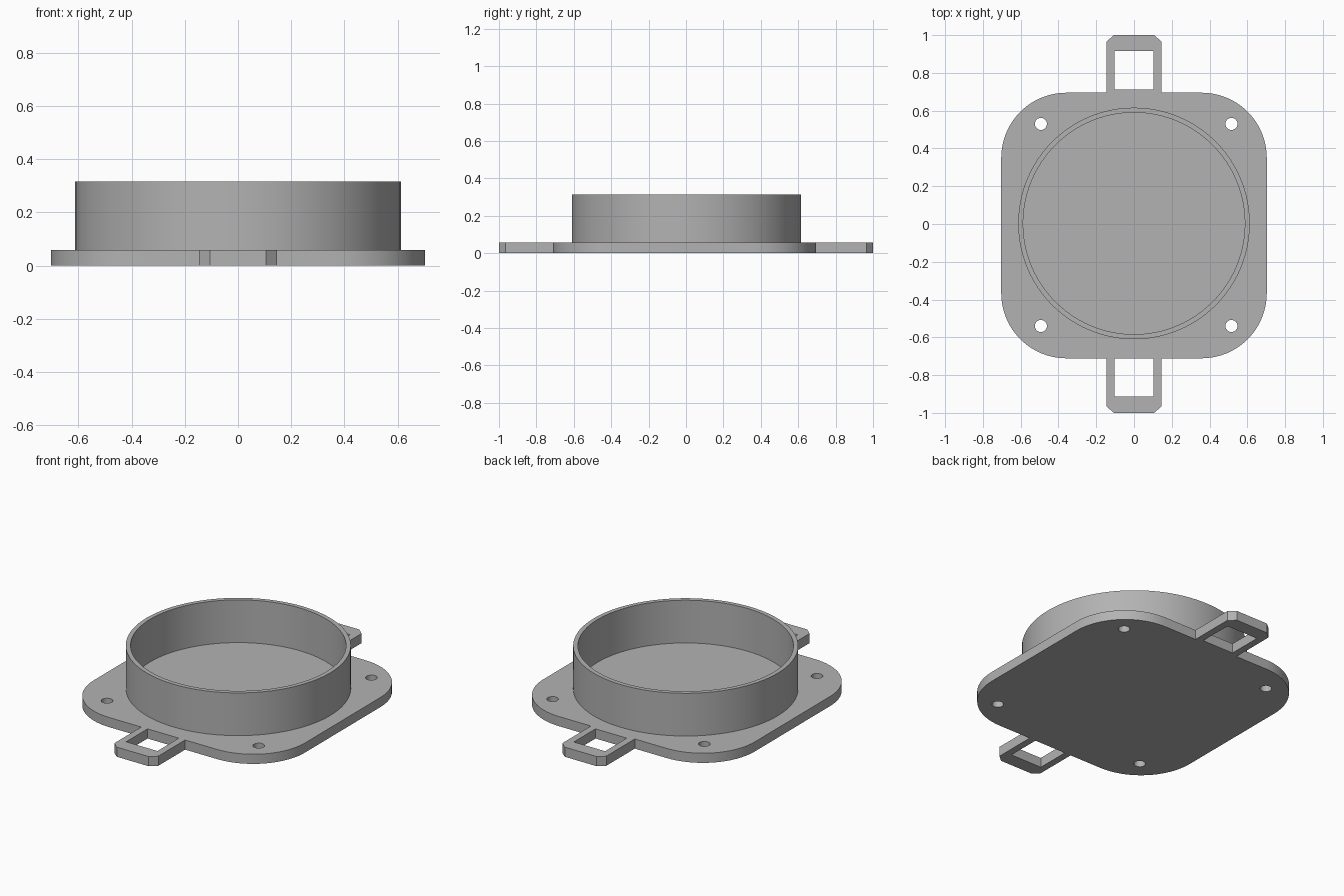
import bpy, bmesh
from math import cos, sin, pi, radians

cube = bpy.data.objects.get("Cube")
if cube:
    bpy.data.objects.remove(cube, do_unlink=True)

grey = bpy.data.materials.new("plain grey")
grey.use_nodes = True
colour = (0.45, 0.45, 0.45, 1)
grey.diffuse_color = colour
grey.node_tree.nodes["Principled BSDF"].inputs["Base Color"].default_value = colour


def arc(cx, cy, r, start, end, steps):
    """Points along an arc, angles in degrees."""
    angles = [radians(start + (end - start) * i / steps) for i in range(steps + 1)]
    return [(cx + r * cos(a), cy + r * sin(a)) for a in angles]


def circle(cx, cy, r, steps):
    return arc(cx, cy, r, 0, 360, steps)[:-1]


def slab(name, loops, bottom, top):
    """Extrude an outline with holes into a solid between two heights."""
    curve = bpy.data.curves.new(name + "_profile", 'CURVE')
    curve.dimensions = '2D'
    curve.fill_mode = 'BOTH'
    curve.extrude = (top - bottom) / 2
    for points in loops:
        spline = curve.splines.new('POLY')
        spline.points.add(len(points) - 1)
        for p, (x, y) in zip(spline.points, points):
            p.co = (x, y, 0, 1)
        spline.use_cyclic_u = True
    helper = bpy.data.objects.new(name + "_profile", curve)
    mesh = bpy.data.meshes.new_from_object(helper)
    bpy.data.objects.remove(helper, do_unlink=True)
    bpy.data.curves.remove(curve)

    # Weld the caps to the walls and lift to height
    bm = bmesh.new()
    bm.from_mesh(mesh)
    bmesh.ops.remove_doubles(bm, verts=bm.verts, dist=0.0005)
    bmesh.ops.translate(bm, verts=bm.verts, vec=(0, 0, (top + bottom) / 2))
    bmesh.ops.recalc_face_normals(bm, faces=bm.faces)
    bm.to_mesh(mesh)
    bm.free()
    mesh.name = name
    mesh.materials.clear()
    mesh.materials.append(grey)
    obj = bpy.data.objects.new(name, mesh)
    bpy.context.collection.objects.link(obj)
    bpy.ops.object.select_all(action='DESELECT')
    obj.select_set(True)
    bpy.context.view_layer.objects.active = obj
    bpy.ops.object.shade_smooth_by_angle(angle=radians(30))
    return obj


# Base plate outline: rounded square with a chamfered lug front and back
half, back, front, radius = 0.703, 0.695, -0.711, 0.345
lug, chamfer_x, chamfer_y = 0.146, 0.04, 0.034
cx = half - radius


def lug_outline(side, root):
    tip = side * (1 - chamfer_y)
    points = [(lug, root), (lug, tip), (lug - chamfer_x, side)]
    points += [(-x, y) for x, y in reversed(points)]
    return points if side > 0 else points[::-1]


outline = (arc(cx, back - radius, radius, 0, 90, 20)
           + lug_outline(1, back)
           + arc(-cx, back - radius, radius, 90, 180, 20)
           + arc(-cx, front + radius, radius, 180, 270, 20)
           + lug_outline(-1, front)
           + arc(cx, front + radius, radius, 270, 360, 20))

# Strap slots in the lugs and screw holes in the corners
slot = 0.104
slots = [[(-slot, a), (slot, a), (slot, b), (-slot, b)]
         for a, b in ((0.711, 0.917), (-0.914, -0.711))]
screw_holes = [circle(x, y, 0.032, 24) for x in (-0.493, 0.516) for y in (-0.54, 0.53)]
slab("base_plate", [outline] + slots + screw_holes, 0, 0.058)

# Round wall standing on the plate
slab("round_wall", [circle(0, 0.003, r, 96) for r in (0.613, 0.587)], 0.058, 0.315)
